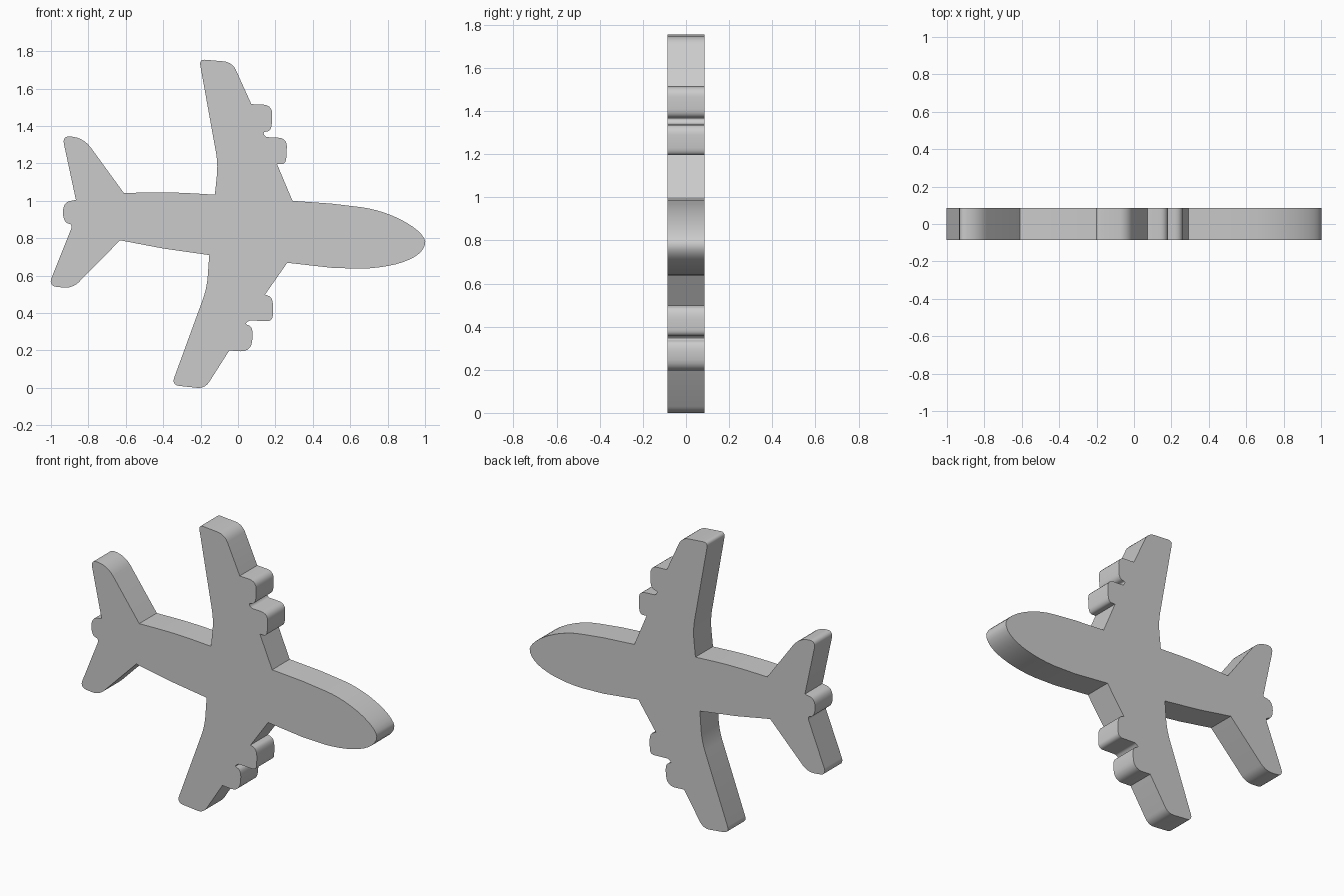
import bpy, bmesh
from mathutils import Vector
from mathutils.geometry import interpolate_bezier

if "Cube" in bpy.data.objects:
    bpy.data.objects.remove(bpy.data.objects["Cube"])

HALF_THICKNESS = 0.085

# Each part of the outline: (x, z, corner radius), anticlockwise from the nose
front_top = [(0.65, 0.970, 0), (0.50, 0.988, 0), (0.29, 1.003, 0)]
upper_wing = [(0.207, 1.20, 0), (0.255, 1.198, 0.035), (0.262, 1.338, 0.045),
              (0.145, 1.344, 0.012), (0.132, 1.370, 0.012), (0.178, 1.378, 0.035),
              (0.182, 1.515, 0.045), (0.07, 1.520, 0), (-0.032, 1.745, 0.045),
              (-0.209, 1.760, 0.03), (-0.108, 1.20, 0.06), (-0.125, 1.036, 0)]
rear_top = [(-0.36, 1.05, 0.2), (-0.612, 1.045, 0)]
tail = [(-0.825, 1.338, 0.06), (-0.942, 1.353, 0.045), (-0.868, 1.008, 0),
        (-0.937, 0.995, 0.055), (-0.937, 0.890, 0.055), (-0.885, 0.875, 0.02),
        (-1.016, 0.547, 0.045), (-0.885, 0.535, 0.045), (-0.632, 0.792, 0)]
lower_wing = [(-0.40, 0.748, 0), (-0.155, 0.713, 0), (-0.168, 0.535, 0.06),
              (-0.357, 0.018, 0.04), (-0.178, -0.001, 0.04), (-0.048, 0.203, 0),
              (0.068, 0.195, 0.055), (0.082, 0.325, 0.055), (0.038, 0.345, 0.008),
              (0.058, 0.364, 0.01), (0.184, 0.358, 0.03), (0.187, 0.485, 0.05),
              (0.143, 0.502, 0), (0.262, 0.672, 0)]
front_bottom = [(0.50, 0.645, 0), (0.65, 0.640, 0)]


def rounded(corners, steps=6):
    """Swap every corner that has a radius for a short curve."""
    points = []
    for i, (x, z, r) in enumerate(corners):
        c = Vector((x, z))
        if r == 0:
            points.append(c)
            continue
        ends = []
        for n in (corners[i - 1], corners[(i + 1) % len(corners)]):
            d = Vector(n[:2]) - c
            ends.append(c + d.normalized() * min(r, d.length * 0.48))
        a, b = ends
        points += interpolate_bezier(a, a.lerp(c, 0.6), b.lerp(c, 0.6), b, steps)
    return [(p[0], p[1]) for p in points]


def arc(a, b, c, d, steps=12):
    pts = interpolate_bezier(*(Vector(p) for p in (a, b, c, d)), steps)
    return [(p[0], p[1]) for p in pts]


# Body outline, closed by the curved nose
outline = rounded(front_top + upper_wing + rear_top + tail + lower_wing + front_bottom)
tip = (1.0, 0.785)
outline += arc((0.65, 0.640), (0.85, 0.645), (1.0, 0.70), tip)[1:]
outline += arc(tip, (0.99, 0.85), (0.82, 0.95), (0.65, 0.970))[1:-1]

# Flat plate extruded along y
low = min(z for x, z in outline)
mid = (min(x for x, z in outline) + max(x for x, z in outline)) / 2
bm = bmesh.new()
face = bm.faces.new([bm.verts.new((x - mid, -HALF_THICKNESS, z - low)) for x, z in outline])
extruded = bmesh.ops.extrude_face_region(bm, geom=[face], use_keep_orig=True)
bmesh.ops.translate(bm, vec=(0, 2 * HALF_THICKNESS, 0),
                    verts=[v for v in extruded["geom"] if isinstance(v, bmesh.types.BMVert)])
bmesh.ops.recalc_face_normals(bm, faces=bm.faces)
mesh = bpy.data.meshes.new("airplane_body")
bm.to_mesh(mesh)
bm.free()

plane = bpy.data.objects.new("airplane_body", mesh)
bpy.context.collection.objects.link(plane)
bpy.context.view_layer.objects.active = plane
plane.select_set(True)
bpy.ops.object.shade_smooth_by_angle(angle=0.6)
